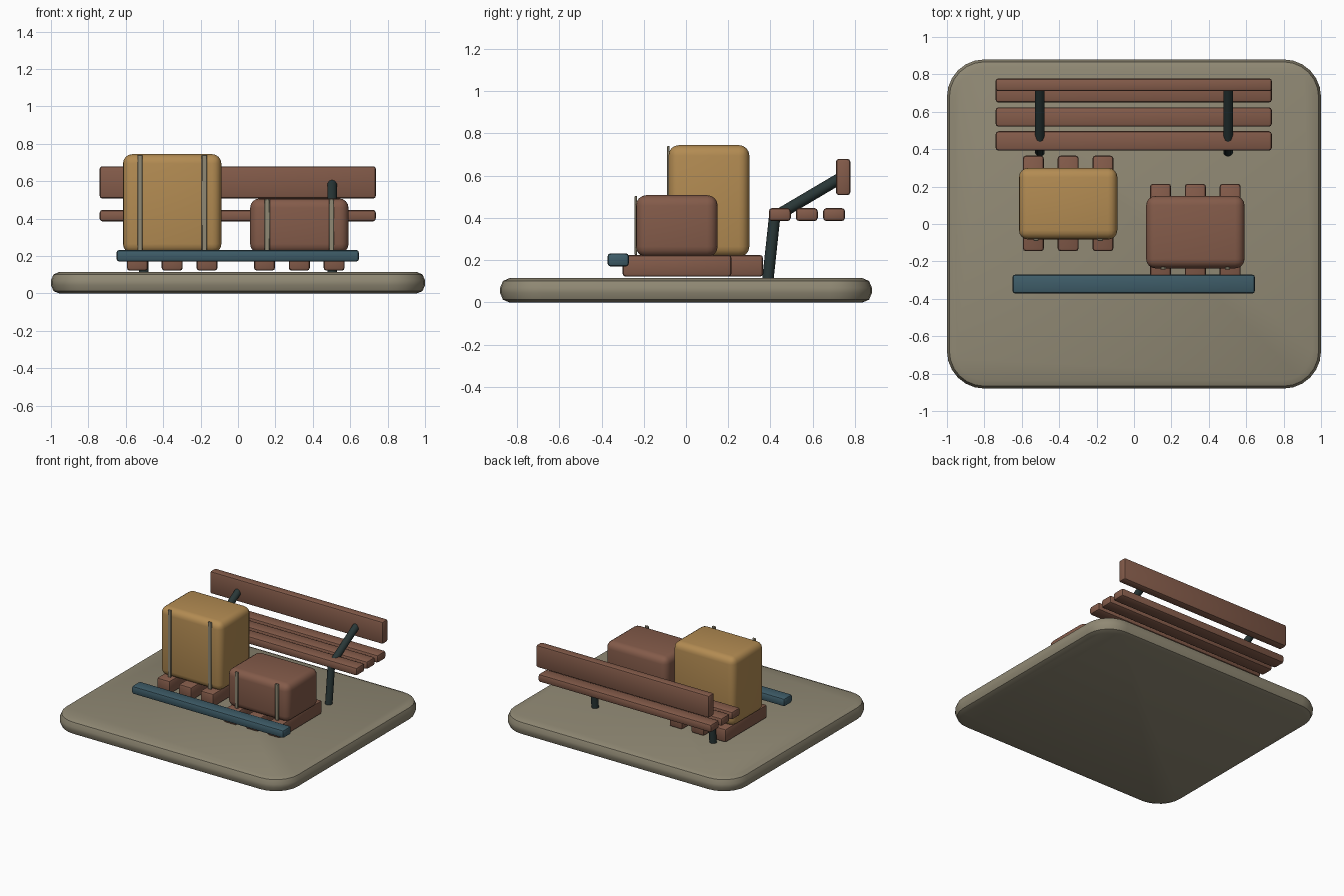
import bpy, bmesh
from mathutils import Vector

cube = bpy.data.objects.get("Cube")
if cube:
    bpy.data.objects.remove(cube, do_unlink=True)


def material(name, r, g, b):
    m = bpy.data.materials.new(name)
    m.use_nodes = True
    m.diffuse_color = (r, g, b, 1)
    m.node_tree.nodes["Principled BSDF"].inputs["Base Color"].default_value = (r, g, b, 1)
    return m


STONE = material("stone_grey", 0.28, 0.25, 0.175)
WOOD = material("brown_wood", 0.23, 0.105, 0.068)
STRAW = material("ochre_canvas", 0.45, 0.26, 0.085)
TEAL = material("teal_paint", 0.048, 0.107, 0.138)
IRON = material("dark_iron", 0.022, 0.038, 0.038)
parts = []


def finish(name, bm, mat):
    bmesh.ops.recalc_face_normals(bm, faces=bm.faces)
    me = bpy.data.meshes.new(name)
    bm.to_mesh(me)
    bm.free()
    me.materials.append(mat)
    ob = bpy.data.objects.new(name, me)
    bpy.context.collection.objects.link(ob)
    parts.append(ob)
    return ob


def box(name, mat, x, y, z, bevel=0.015, segments=2, corner=0):
    """Bevelled box from (low, high) ranges; corner rounds the upright edges first."""
    bm = bmesh.new()
    bmesh.ops.create_cube(bm, size=1)
    for v in bm.verts:
        v.co = Vector([(r[0] + r[1]) / 2 + c * (r[1] - r[0]) for r, c in zip((x, y, z), v.co)])
    edges = bm.edges[:]
    if corner:
        upright = [e for e in edges if abs(e.verts[0].co.z - e.verts[1].co.z) > 0.01]
        bmesh.ops.bevel(bm, geom=upright, offset=corner, segments=6, profile=0.5, affect='EDGES')
        # only the top and bottom rims are rounded next
        edges = [e for e in bm.edges if abs(e.verts[0].co.z - e.verts[1].co.z) < 0.001]
    bmesh.ops.bevel(bm, geom=edges, offset=bevel, segments=segments, profile=0.5, affect='EDGES')
    return finish(name, bm, mat)


def rod(name, mat, a, b, radius):
    """Round bar between two points."""
    a, b = Vector(a), Vector(b)
    bm = bmesh.new()
    bmesh.ops.create_cone(bm, cap_ends=True, segments=10, radius1=radius, radius2=radius,
                          depth=(b - a).length)
    turn = (b - a).to_track_quat('Z', 'Y')
    for v in bm.verts:
        v.co = turn @ v.co + (a + b) / 2
    return finish(name, bm, mat)


# Ground slab
box("ground_slab", STONE, (-1, 1), (-0.88, 0.88), (0, 0.115), bevel=0.045, corner=0.2)

# Bench: seat slats, backrest and bent iron supports
for i, y in enumerate((0.444, 0.572, 0.701)):
    box(f"seat_slat_{i + 1}", WOOD, (-0.74, 0.737), (y - 0.052, y + 0.052), (0.385, 0.447), 0.016)
box("backrest", WOOD, (-0.74, 0.737), (0.71, 0.778), (0.508, 0.68), 0.014)
for side, x in (("right", -0.503), ("left", 0.503)):
    rod(f"bench_leg_{side}", IRON, (x, 0.388, 0.112), (x, 0.42, 0.41), 0.027)
    rod(f"back_support_{side}", IRON, (x, 0.42, 0.405), (x, 0.725, 0.585), 0.027)

# Luggage: bearers, rounded case and two front straps each
LUGGAGE = (
    ("tall_case", STRAW, -0.352, (-0.083, 0.3), 0.745, (-0.145, 0.365)),
    ("low_case", WOOD, 0.328, (-0.237, 0.15), 0.508, (-0.3, 0.215)),
)
for name, mat, cx, depth, top, bearer in LUGGAGE:
    for i in (-1, 0, 1):
        x = cx + 0.186 * i
        box(f"{name}_bearer_{i + 2}", WOOD, (x - 0.056, x + 0.056), bearer, (0.122, 0.225))
    box(name, mat, (cx - 0.263, cx + 0.263), depth, (0.215, top), 0.05, 4)
    for side, s in (("right", -1), ("left", 1)):
        x = cx + 0.172 * s
        box(f"{name}_strap_{side}", STONE, (x - 0.014, x + 0.014),
            (depth[0] - 0.007, depth[0] + 0.006), (0.225, top - 0.004), 0.003, 1)

# Low front rail
box("front_rail", TEAL, (-0.65, 0.647), (-0.372, -0.27), (0.17, 0.233), 0.016)

# Soft shading with crisp edges
bpy.ops.object.select_all(action='DESELECT')
for ob in parts:
    ob.select_set(True)
bpy.context.view_layer.objects.active = parts[0]
bpy.ops.object.shade_smooth_by_angle(angle=0.7)
